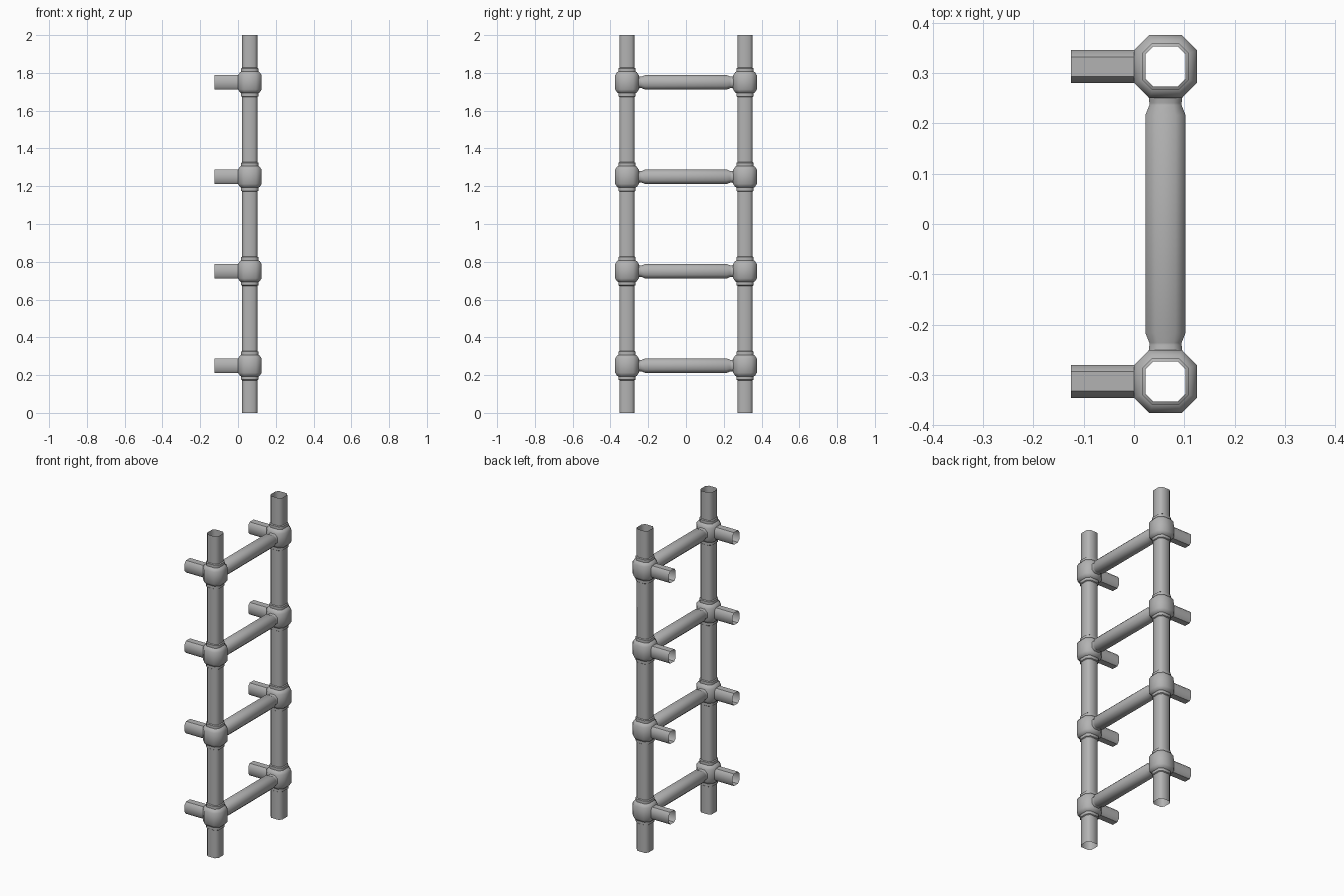
import bpy, bmesh, math
from mathutils import Matrix, Vector

if "Cube" in bpy.data.objects:
    bpy.data.objects.remove(bpy.data.objects["Cube"])

metal = bpy.data.materials.new("grey metal")
metal.diffuse_color = (0.45, 0.45, 0.45, 1)
metal.use_nodes = True
metal.node_tree.nodes["Principled BSDF"].inputs["Base Color"].default_value = metal.diffuse_color

RAIL_X, RAIL_Y = 0.0625, 0.3125
LEVELS = (0.25, 0.75, 1.25, 1.75)


def octagon(a, b, flat):
    """Chamfered rectangle with half sizes a, b; flat = straight share of each side."""
    p, q = a * flat, b * flat
    return [(a, -q), (a, q), (p, b), (-p, b), (-a, q), (-a, -q), (-p, -b), (p, -b)]


def tube(name, sections, location, axis="Z"):
    """Open octagonal tube; each section is (offset, half a, half b, flat share)."""
    bm = bmesh.new()
    rings = []
    for t, a, b, flat in sections:
        ring = []
        for u, v in octagon(a, b, flat):
            co = {"X": (t, u, v), "Y": (u, t, v), "Z": (u, v, t)}[axis]
            ring.append(bm.verts.new(co))
        rings.append(ring)
    for r0, r1 in zip(rings, rings[1:]):
        for i in range(8):
            j = (i + 1) % 8
            quad = (r0[i], r0[j], r1[j], r1[i])
            bm.faces.new(quad[::-1] if axis == "Y" else quad)
    mesh = bpy.data.meshes.new(name)
    bm.to_mesh(mesh)
    bm.free()
    mesh.materials.append(metal)
    obj = bpy.data.objects.new(name, mesh)
    obj.location = location
    bpy.context.collection.objects.link(obj)
    bpy.ops.object.select_all(action="DESELECT")
    obj.select_set(True)
    bpy.context.view_layer.objects.active = obj
    bpy.ops.object.shade_smooth_by_angle(angle=math.radians(47))
    return obj


# Half profile of a joint: bulging hub, then a thin collar around the rail
half_joint = [(0.038, 0.0625, 0.52), (0.054, 0.052, 0.54), (0.057, 0.0455, 0.6),
              (0.074, 0.0455, 0.6), (0.078, 0.0395, 0.62)]
joint = [(-t, r, r, f) for t, r, f in reversed(half_joint)]
joint += [(t, r, r, f) for t, r, f in half_joint]

for side in (-1, 1):
    # Upright rails, open at both ends
    tube("rail", [(0, 0.04, 0.04, 0.62), (2, 0.04, 0.04, 0.62)], (RAIL_X, side * RAIL_Y, 0))
    for z in LEVELS:
        tube("joint", joint, (RAIL_X, side * RAIL_Y, z))
        # Wall stub pointing to the back of the ladder
        tube("wall_stub", [(-0.125, 0.0325, 0.0375, 0.6), (0.005, 0.0325, 0.0375, 0.6)],
             (0, side * RAIL_Y, z), "X")

# Rungs with tapered ends and narrow necks running into the joints
half_rung = [(0.216, 0.04, 0.0385, 0.5), (0.236, 0.032, 0.030, 0.5),
             (0.240, 0.032, 0.030, 0.5), (0.256, 0.034, 0.034, 0.5)]
rung = [(-t, a, b, f) for t, a, b, f in reversed(half_rung)] + half_rung
for z in LEVELS:
    tube("rung", rung, (RAIL_X, 0, z), "Y")
